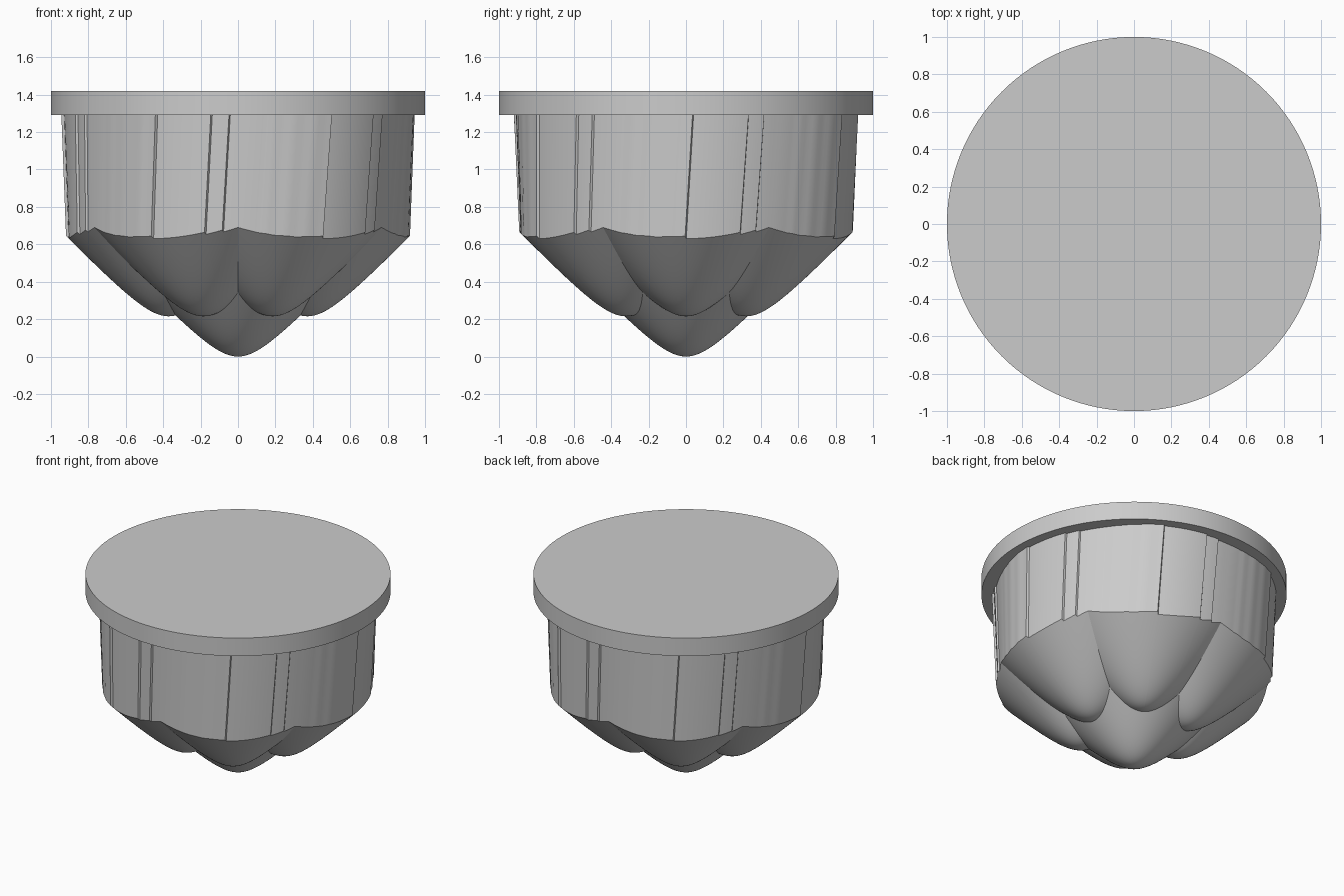
import bpy, bmesh, math

if "Cube" in bpy.data.objects:
    bpy.data.objects.remove(bpy.data.objects["Cube"])

grey = bpy.data.materials.new("plain grey")
grey.use_nodes = True
grey.diffuse_color = (0.6, 0.6, 0.6, 1)
grey.node_tree.nodes["Principled BSDF"].inputs["Base Color"].default_value = (0.6, 0.6, 0.6, 1)

FLANGE_Z, HEIGHT, TWIST, DRAFT = 1.29, 1.42, 2.4, 0.973
LENS_OFFSET, OUTER_TIP = 0.37, 0.215


def finish(bm, name, angle):
    """Turn a bmesh into a smooth-shaded grey object with sharp edges."""
    bmesh.ops.recalc_face_normals(bm, faces=bm.faces[:])
    mesh = bpy.data.meshes.new(name)
    bm.to_mesh(mesh)
    bm.free()
    mesh.materials.append(grey)
    obj = bpy.data.objects.new(name, mesh)
    bpy.context.collection.objects.link(obj)
    bpy.ops.object.select_all(action='DESELECT')
    obj.select_set(True)
    bpy.context.view_layer.objects.active = obj
    bpy.ops.object.shade_smooth_by_angle(angle=math.radians(angle))


def bowl(d):
    """Hyperbolic lens profile: height at distance d from the lens axis."""
    return math.hypot(0.165, 1.04 * d) - 0.165


def outer_height(r, deg):
    """Height of the nearest of the six outer lenses."""
    a = math.radians((deg + 30) % 60 - 30)
    d = math.hypot(r * math.cos(a) - LENS_OFFSET, r * math.sin(a))
    return OUTER_TIP + bowl(d)


def crease_radius(deg):
    """Radius where the central lens meets the outer one."""
    low, high = 0.1, 0.7
    for _ in range(30):
        mid = (low + high) / 2
        if bowl(mid) < outer_height(mid, deg):
            low = mid
        else:
            high = mid
    return low


# Stepped wall profile of one 60 degree sector: angle, radius
profile = [(2.5, 0.930), (21, 0.932), (21.4, 0.919), (27, 0.921),
           (27.4, 0.909), (32.4, 0.910), (40, 0.914), (62.1, 0.945)]
sector = []
for (a0, r0), (a1, r1) in zip(profile, profile[1:]):
    n = max(1, round((a1 - a0) / 1.5))
    for i in range(n):
        a, r = a0 + (a1 - a0) * i / n, r0 + (r1 - r0) * i / n
        if a > 40:
            r += 0.0015 * math.sin(math.radians(a - 40) * 50)
        sector.append((a, r))
sector.append(profile[-1])
columns = [(a + 60 * k, r) for k in range(6) for a, r in sector]


def point(bm, r, deg, z):
    a = math.radians(deg)
    return bm.verts.new((r * math.cos(a), r * math.sin(a), z))


# Tapered outer wall, its lower edge following the lenses
bm = bmesh.new()
rows = []
for a, r in columns:
    b, rb = a - TWIST, r * DRAFT
    rows.append((point(bm, rb, b, outer_height(rb, b)), point(bm, r, a, FLANGE_Z)))
for p, q in zip(rows, rows[1:] + rows[:1]):
    bm.faces.new((p[0], q[0], q[1], p[1]))
finish(bm, "stepped_wall", 20)

# Underside: a central lens ringed by six outer lenses
bm = bmesh.new()
centre = bm.verts.new((0, 0, 0))
rows = []
INNER, OUTER = 18, 30
for a, r in columns:
    b, rim = a - TWIST, r * DRAFT
    crease = crease_radius(b)
    row = [point(bm, crease * i / INNER, b, bowl(crease * i / INNER))
           for i in range(1, INNER + 1)]
    for i in range(1, OUTER + 1):
        radius = crease + (rim - crease) * i / OUTER
        row.append(point(bm, radius, b, outer_height(radius, b)))
    rows.append(row)
for p, q in zip(rows, rows[1:] + rows[:1]):
    bm.faces.new((centre, p[0], q[0]))
    for i in range(len(p) - 1):
        bm.faces.new((p[i], p[i + 1], q[i + 1], q[i]))
finish(bm, "lens_cluster", 15)

# Round flange plate on top
bm = bmesh.new()
bmesh.ops.create_cone(bm, cap_ends=True, segments=128, radius1=1, radius2=1,
                      depth=HEIGHT - FLANGE_Z)
bmesh.ops.translate(bm, verts=bm.verts[:], vec=(0, 0, (HEIGHT + FLANGE_Z) / 2))
finish(bm, "flange_plate", 30)
